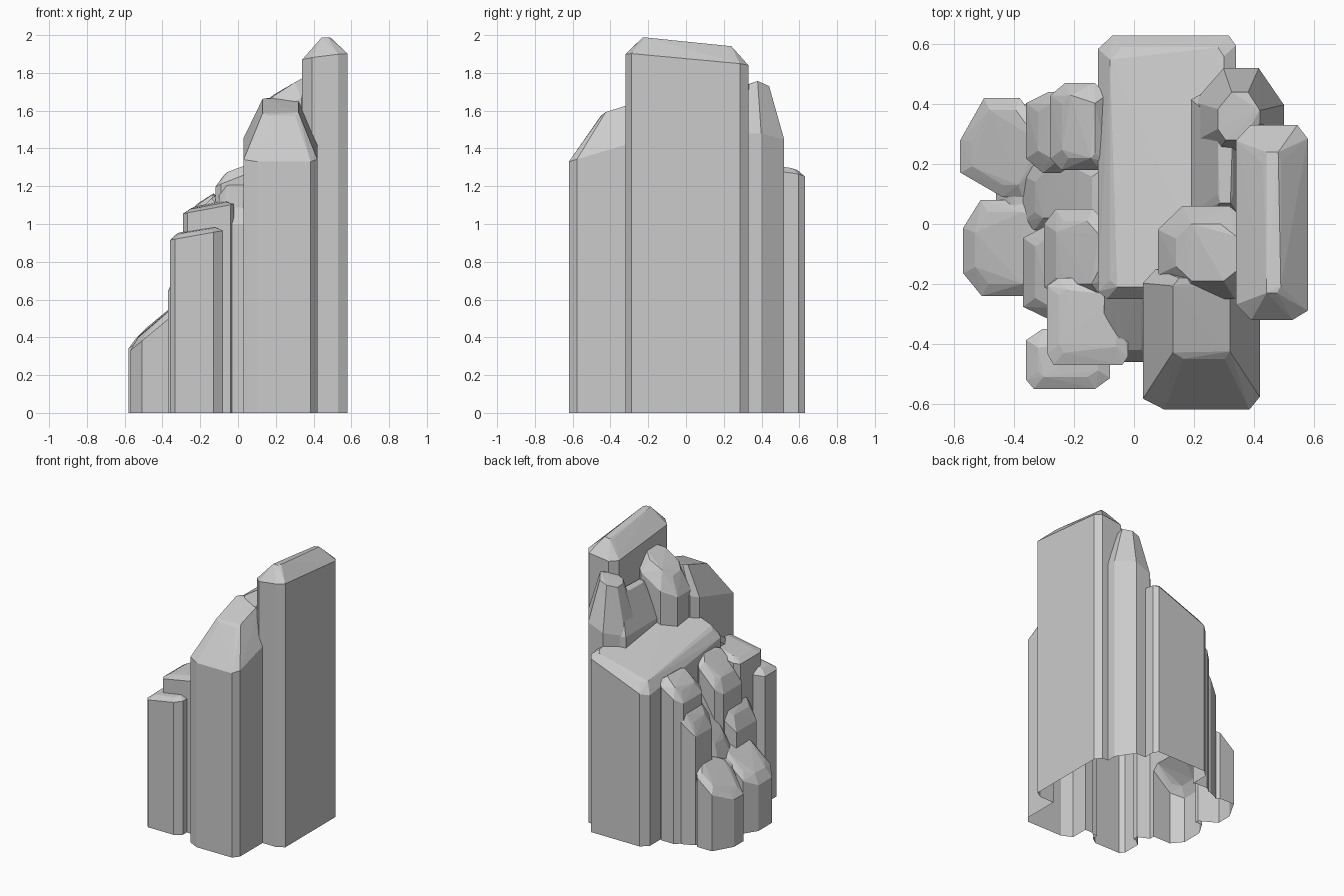
import bpy, bmesh, random

if "Cube" in bpy.data.objects:
    bpy.data.objects.remove(bpy.data.objects["Cube"])

rng = random.Random(4)
pillars = []


def pillar(name, xs, ys, h, rise_x=0.0, rise_y=0.0, inset=0.04, drop=0.05,
           cut=0.2, lean=0.0):
    """Faceted pillar: box with cut corners, a tilted crown and sloping shoulders."""
    (x0, x1), (y0, y1) = xs, ys
    w, d = x1 - x0, y1 - y0
    cx, cy = (x0 + x1) / 2, (y0 + y1) / 2
    ring = []
    for i, j in ((-1, -1), (1, -1), (1, 1), (-1, 1)):
        a, b = (min(w, d) * cut * rng.uniform(0.6, 1.4) for _ in "ab")
        ring.append((cx + i * (w / 2 - a), cy + j * d / 2))
        ring.append((cx + i * w / 2, cy + j * (d / 2 - b)))

    def height(x, y):
        return h + rise_x * (x - cx) / w + rise_y * (y - cy) / d

    bm = bmesh.new()
    depth = 0.1 + 0.013 * len(pillars)
    fx, fy = 1 - 2 * inset / w, 1 - 2 * inset / d
    for x, y in ring:
        kx, ky = cx + (x - cx) * fx, cy + (y - cy) * fy + lean
        bm.verts.new((x, y, -depth))
        bm.verts.new((x, y, height(x, y) - drop))
        bm.verts.new((kx, ky, height(kx, ky) + rng.uniform(-0.01, 0.01)))
    res = bmesh.ops.convex_hull(bm, input=bm.verts[:])
    junk = {g for g in res["geom_interior"] + res["geom_unused"]
            if isinstance(g, bmesh.types.BMVert)}
    bmesh.ops.delete(bm, geom=list(junk), context='VERTS')
    bmesh.ops.recalc_face_normals(bm, faces=bm.faces[:])
    me = bpy.data.meshes.new(name)
    bm.to_mesh(me)
    bm.free()
    ob = bpy.data.objects.new(name, me)
    bpy.context.collection.objects.link(ob)
    pillars.append(ob)


# broad back column with the sloping ledge
pillar("cliff", (-.12, .34), (-.25, .63), 1.28, .18, -.12, cut=.08)
# summit slab and its supporting shoulders
pillar("summit", (.34, .58), (-.32, .33), 1.96, .03, -.06, .09, .1, .17)
pillar("shoulder", (.08, .4), (-.25, .06), 1.71, .2, inset=.06, drop=.1)
pillar("inner_wall", (.19, .42), (-.02, .45), 1.61, inset=.09, drop=.25)
# front column with steep crown
pillar("front_column", (.03, .42), (-.62, -.15), 1.6, 0, .14, .1, .2, .14, .07)
# back right buttress
pillar("buttress", (.2, .5), (.2, .52), 1.72, .12, inset=.08, drop=.3, cut=.3)
# front left terrace
pillar("front_pillar", (-.36, -.08), (-.55, -.35), .97, .05, drop=.03)
pillar("terrace", (-.29, -.02), (-.47, -.18), 1.1, .05, drop=.02, cut=.1)
pillar("notch", (-.1, .08), (-.46, -.15), 1.16, 0, .22)
# broken steps on the left
pillar("step_upper", (-.3, -.08), (-.24, .05), 1.08, .22)
pillar("step_middle", (-.37, -.15), (-.32, 0), .82, .25, cut=.3)
pillar("step_inner", (-.37, -.1), (-.02, .22), .78, .45)
pillar("back_pillar", (-.28, -.09), (.18, .47), 1.12, .12)
pillar("back_pillar_low", (-.36, -.18), (.17, .44), .93, .2, cut=.3)
# low outcrops at far left
pillar("outcrop_back", (-.58, -.28), (.09, .42), .49, .24, drop=.03, cut=.36)
pillar("outcrop_front", (-.57, -.28), (-.24, .08), .48, .24, drop=.03, cut=.25)
pillar("outcrop_bed", (-.46, -.28), (-.2, .4), .5, .12)

# fuse the pillars into one skin
cliff = pillars[0]
bpy.context.view_layer.objects.active = cliff
for p in pillars[1:]:
    mod = cliff.modifiers.new("fuse", 'BOOLEAN')
    mod.operation = 'UNION'
    mod.solver = 'EXACT'
    mod.object = p
    bpy.ops.object.modifier_apply(modifier=mod.name)
    bpy.data.objects.remove(p, do_unlink=True)

# trim at ground level, leaving the underside open
bm = bmesh.new()
bm.from_mesh(cliff.data)
bmesh.ops.bisect_plane(bm, geom=bm.verts[:] + bm.edges[:] + bm.faces[:],
                       plane_co=(0, 0, 0), plane_no=(0, 0, 1), clear_inner=True)
bm.to_mesh(cliff.data)
bm.free()
